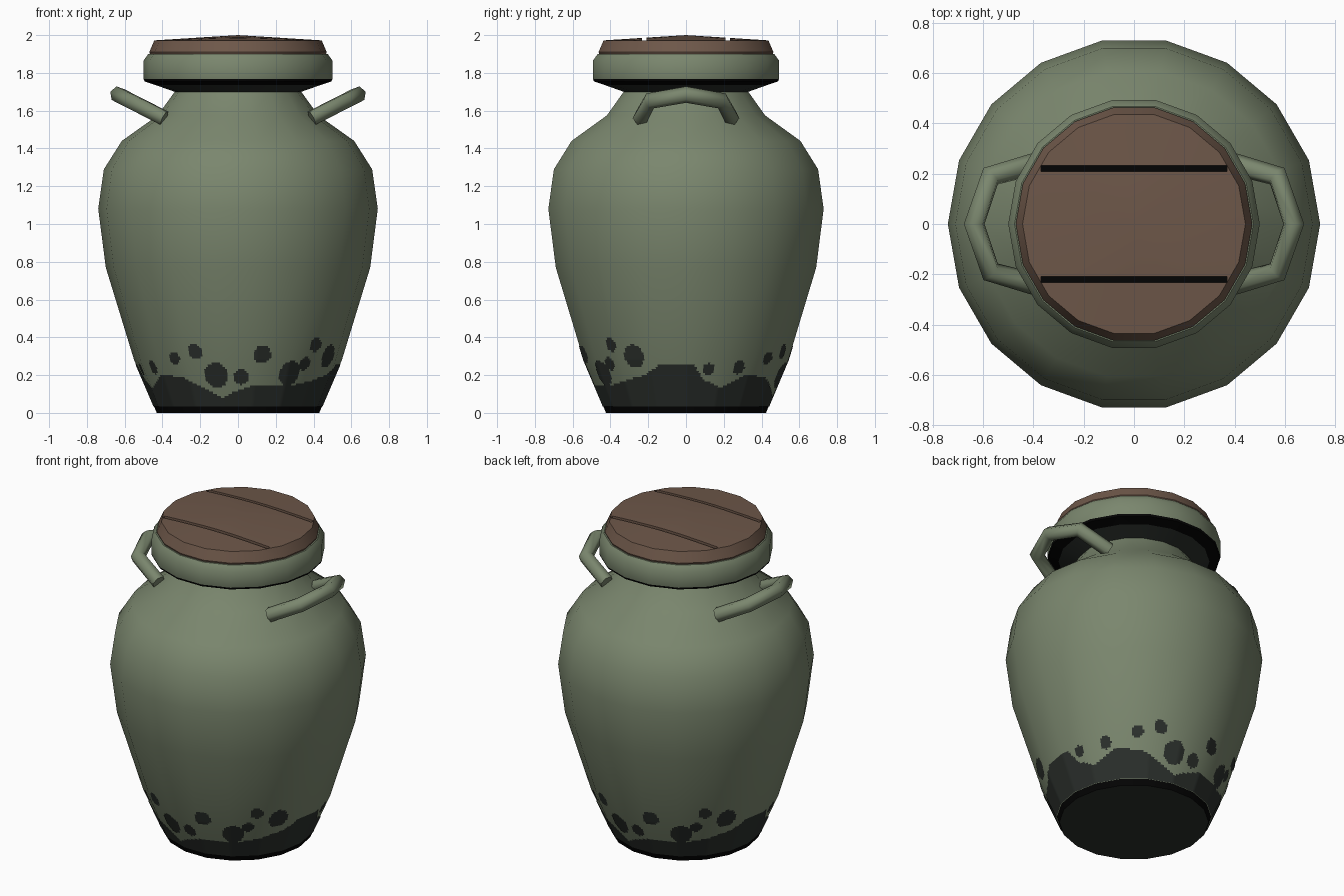
import bpy, bmesh, math

if "Cube" in bpy.data.objects:
    bpy.data.objects.remove(bpy.data.objects["Cube"])

SIDES = 18


def material(name, rgb):
    m = bpy.data.materials.new(name)
    m.diffuse_color = (*rgb, 1)
    m.use_nodes = True
    m.node_tree.nodes["Principled BSDF"].inputs["Base Color"].default_value = m.diffuse_color
    return m


GREEN = material("glaze green", (0.195, 0.24, 0.155))
DARK = material("dark stain", (0.024, 0.029, 0.025))
BLACK = material("black edge", (0.001, 0.001, 0.001))
BROWN = material("brown wood", (0.155, 0.096, 0.067))


def make_object(name, bm, mats):
    me = bpy.data.meshes.new(name)
    bm.to_mesh(me)
    bm.free()
    for m in mats:
        me.materials.append(m)
    ob = bpy.data.objects.new(name, me)
    bpy.context.collection.objects.link(ob)
    return ob


def select(ob):
    bpy.ops.object.select_all(action='DESELECT')
    ob.select_set(True)
    bpy.context.view_layer.objects.active = ob


def smooth(ob, degrees=40):
    select(ob)
    bpy.ops.object.shade_smooth_by_angle(angle=math.radians(degrees))


def lathe(name, profile, mats):
    """Spin (radius, z, material of the segment above) points, bottom to top."""
    bm = bmesh.new()
    rings = []
    for r, z, _ in profile:
        rings.append([bm.verts.new((r * math.cos(2 * math.pi * k / SIDES),
                                    r * math.sin(2 * math.pi * k / SIDES), z))
                      for k in range(SIDES)])
    for i in range(len(rings) - 1):
        for k in range(SIDES):
            n = (k + 1) % SIDES
            f = bm.faces.new((rings[i][k], rings[i][n], rings[i + 1][n], rings[i + 1][k]))
            f.material_index = profile[i][2]
    bmesh.ops.remove_doubles(bm, verts=bm.verts, dist=1e-5)
    return make_object(name, bm, mats)


# Jar body with foot, shoulder, neck and thick rim
body = lathe("jar_body", [
    (0, 0, 1), (0.43, 0, 2), (0.445, 0.035, 0), (0.55, 0.28, 0), (0.70, 0.77, 0),
    (0.74, 1.08, 0), (0.71, 1.29, 0), (0.615, 1.44, 0), (0.425, 1.575, 0),
    (0.335, 1.70, 1), (0.435, 1.735, 2), (0.495, 1.755, 2), (0.50, 1.768, 0),
    (0.50, 1.865, 0), (0.475, 1.90, 0), (0.42, 1.90, 0)], [GREEN, DARK, BLACK])
smooth(body)

# Wooden lid, slightly domed
lid = lathe("lid", [(0, 1.895, 0), (0.465, 1.895, 0), (0.47, 1.91, 0),
                    (0.443, 1.972, 0), (0, 2.0, 0)], [BROWN, BLACK])

# Two plank grooves in the lid, with black floors
for side in (-1, 1):
    bm = bmesh.new()
    bmesh.ops.create_cube(bm, size=1)
    for v in bm.verts:
        v.co.x *= 0.74
        v.co.y = v.co.y * 0.024 + side * 0.22
        v.co.z = 1.95 if v.co.z < 0 else 2.1
    for f in bm.faces:
        f.material_index = 1 if f.calc_center_median().z < 1.96 else 0
    cutter = make_object("groove_cutter", bm, [BROWN, BLACK])
    cutter.hide_render = True
    select(lid)
    mod = lid.modifiers.new("groove", 'BOOLEAN')
    mod.operation = 'DIFFERENCE'
    mod.solver = 'EXACT'
    mod.object = cutter
    bpy.ops.object.modifier_apply(modifier=mod.name)
    bpy.data.objects.remove(cutter)
smooth(lid)

# Two upward tilted loop handles
for side, label in ((1, "right"), (-1, "left")):
    cu = bpy.data.curves.new("handle", 'CURVE')
    cu.dimensions = '3D'
    cu.bevel_depth = 0.044
    cu.bevel_resolution = 1
    cu.use_fill_caps = True
    path = [(0.39, -0.24), (0.57, -0.19), (0.635, 0), (0.57, 0.19), (0.39, 0.24)]
    sp = cu.splines.new('POLY')
    sp.points.add(len(path) - 1)
    for p, (x, y) in zip(sp.points, path):
        p.co = (side * x, side * y, 1.685 - 0.51 * (0.635 - x), 1)
    cu.materials.append(GREEN)
    handle = bpy.data.objects.new("handle_" + label, cu)
    bpy.context.collection.objects.link(handle)
    select(handle)
    bpy.ops.object.convert(target='MESH')
    smooth(bpy.context.object, 65)

# Stain around the foot: a wavy edge and drops, repeating every half turn
EDGE = [(0, .12), (12, .15), (32, .14), (50, .17), (65, .20), (74, .25), (95, .25), (100, .18),
        (112, .13), (128, .20), (145, .19), (158, .13), (170, .08), (180, .12)]
DROPS = [(2, .19, .04), (13.5, .31, .048), (32, .21, .065), (46, .36, .037), (41, .26, .035),
         (60, .30, .06), (103, .23, .032), (122, .24, .035), (142, .29, .036),
         (156, .325, .04), (167, .20, .065)]


def wall_radius(z):
    if z < 0.28:
        return 0.445 + (z - 0.035) / 0.245 * 0.105
    return 0.55 + (z - 0.28) / 0.49 * 0.15


def stained(a, z):
    a %= 180
    for (a0, h0), (a1, h1) in zip(EDGE, EDGE[1:]):
        if a0 <= a <= a1 and z < h0 + (h1 - h0) * (a - a0) / (a1 - a0):
            return True
    for da, dz, r in DROPS:
        d = (a - da + 90) % 180 - 90
        if math.hypot(math.radians(d) * wall_radius(z), z - dz) < r:
            return True
    return False


SUB, ROWS, Z0, Z1 = 16, 35, 0.035, 0.42
COLS = SIDES * SUB
bm = bmesh.new()
zs = sorted([Z0 + (Z1 - Z0) * i / ROWS for i in range(ROWS + 1)] + [0.28])
grid = []
for z in zs:
    r = wall_radius(z) + 0.003
    row = []
    for c in range(COLS):
        k, t = c // SUB, (c % SUB) / SUB
        p, q = 2 * math.pi * k / SIDES, 2 * math.pi * (k + 1) / SIDES
        row.append(bm.verts.new((r * ((1 - t) * math.cos(p) + t * math.cos(q)),
                                 r * ((1 - t) * math.sin(p) + t * math.sin(q)), z)))
    grid.append(row)
for i in range(len(zs) - 1):
    for c in range(COLS):
        if stained((c + 0.5) * 360 / COLS + 90, (zs[i] + zs[i + 1]) / 2):
            n = (c + 1) % COLS
            bm.faces.new((grid[i][c], grid[i][n], grid[i + 1][n], grid[i + 1][c]))
bmesh.ops.delete(bm, geom=[v for v in bm.verts if not v.link_faces], context='VERTS')
smooth(make_object("foot_stain", bm, [DARK]))
